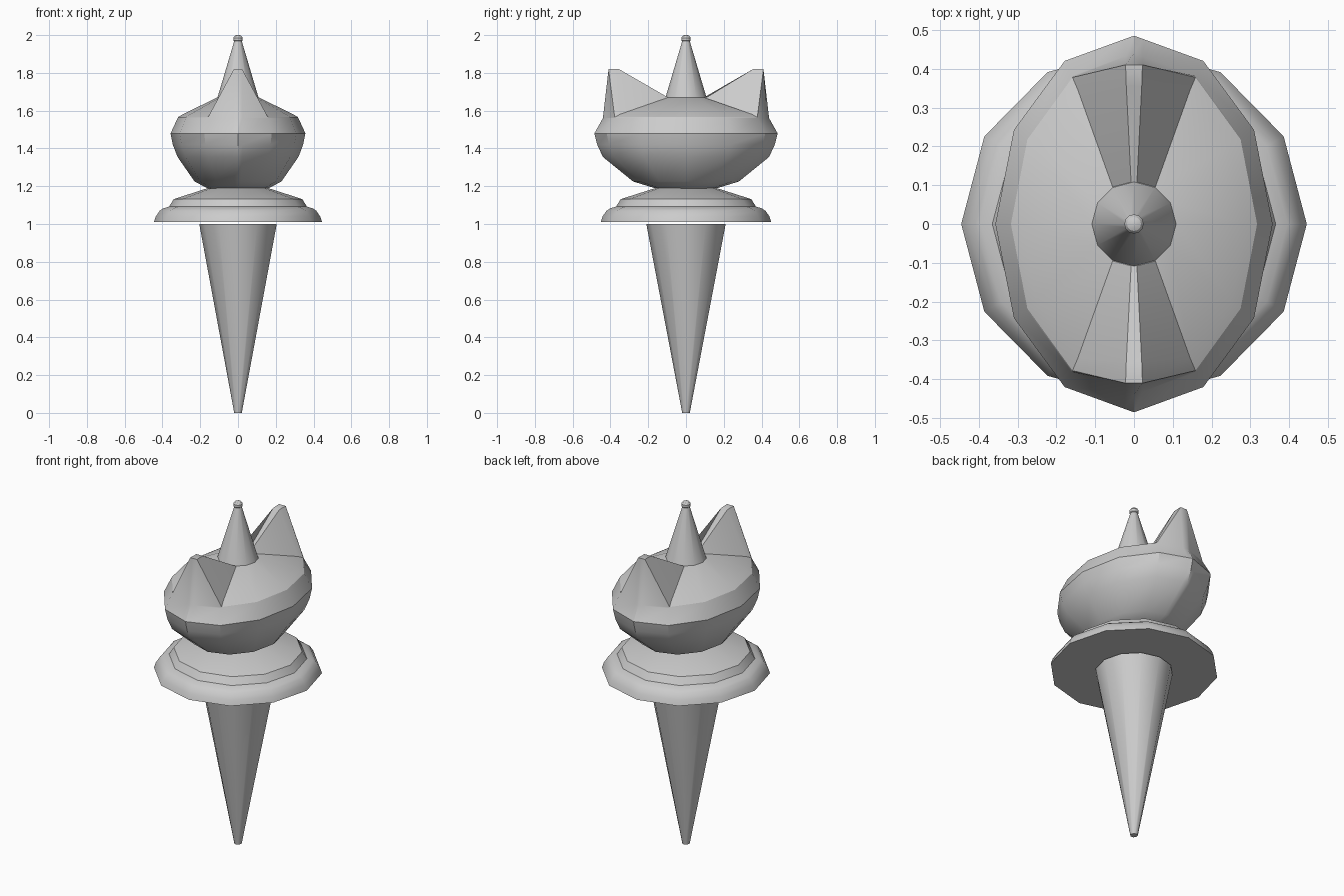
import bpy, bmesh, math

if "Cube" in bpy.data.objects:
    bpy.data.objects.remove(bpy.data.objects["Cube"])

SMOOTH = math.radians(32)


def finish(name, bm):
    bmesh.ops.recalc_face_normals(bm, faces=bm.faces[:])
    me = bpy.data.meshes.new(name)
    bm.to_mesh(me)
    bm.free()
    ob = bpy.data.objects.new(name, me)
    bpy.context.collection.objects.link(ob)
    bpy.ops.object.select_all(action='DESELECT')
    ob.select_set(True)
    bpy.context.view_layer.objects.active = ob
    bpy.ops.object.shade_smooth_by_angle(angle=SMOOTH)
    return ob


def lathe(name, rings, angles=None, peaks=None):
    """Skin 12-sided elliptical rings (rx, ry, z); peaks = {ring: (y, z)} lifts both ends."""
    angles = angles or [30 * i for i in range(12)]
    bm = bmesh.new()
    loops = []
    for k, (rx, ry, z) in enumerate(rings):
        loop = []
        for a in angles:
            # extra angles stay on the 12-gon's straight sides
            off = math.radians(a % 30 - 15)
            f = math.cos(math.radians(15)) / math.cos(off)
            x = rx * f * math.cos(math.radians(a))
            y = ry * f * math.sin(math.radians(a))
            zz = z
            if peaks and k in peaks and abs(a % 180 - 90) < 10:
                y, zz = math.copysign(peaks[k][0], y), peaks[k][1]
            loop.append(bm.verts.new((x, y, zz)))
        loops.append(loop)
    n = len(angles)
    for lo, hi in zip(loops, loops[1:]):
        for i in range(n):
            j = (i + 1) % n
            bm.faces.new((lo[i], lo[j], hi[j], hi[i]))
    bm.faces.new(loops[0][::-1])
    bm.faces.new(loops[-1])
    return finish(name, bm)


# tapered handle
lathe("handle", [(.02, .02, 0), (.205, .21, 1.0)])

# stepped guard disc
guard = [(.445, 1.01), (.435, 1.04), (.415, 1.07), (.395, 1.083), (.365, 1.092),
         (.36, 1.10), (.34, 1.132), (.16, 1.19)]
lathe("guard_disc", [(r, r * 1.015, z) for r, z in guard])

# oval bowl with a raised point at front and back
ends = [86, 90, 94]
angles = sorted([30 * i for i in range(12) if i not in (3, 9)]
                + ends + [a + 180 for a in ends])
bowl = [(.16, .16, 1.188), (.23, .28, 1.225), (.32, .44, 1.355), (.345, .47, 1.42),
        (.357, .485, 1.48), (.32, .44, 1.56), (.317, .436, 1.566),
        (.29, .40, 1.582), (.11, .11, 1.67)]
lathe("bowl", bowl, angles, {6: (.41, 1.82), 7: (.355, 1.82)})

# central spire and its bead
lathe("spire", [(.11, .11, 1.665), (.018, .018, 1.975)])
lathe("bead", [(.014, .014, 1.962), (.025, .025, 1.972), (.025, .025, 1.986),
               (.018, .018, 1.996), (.008, .008, 2.0)])
